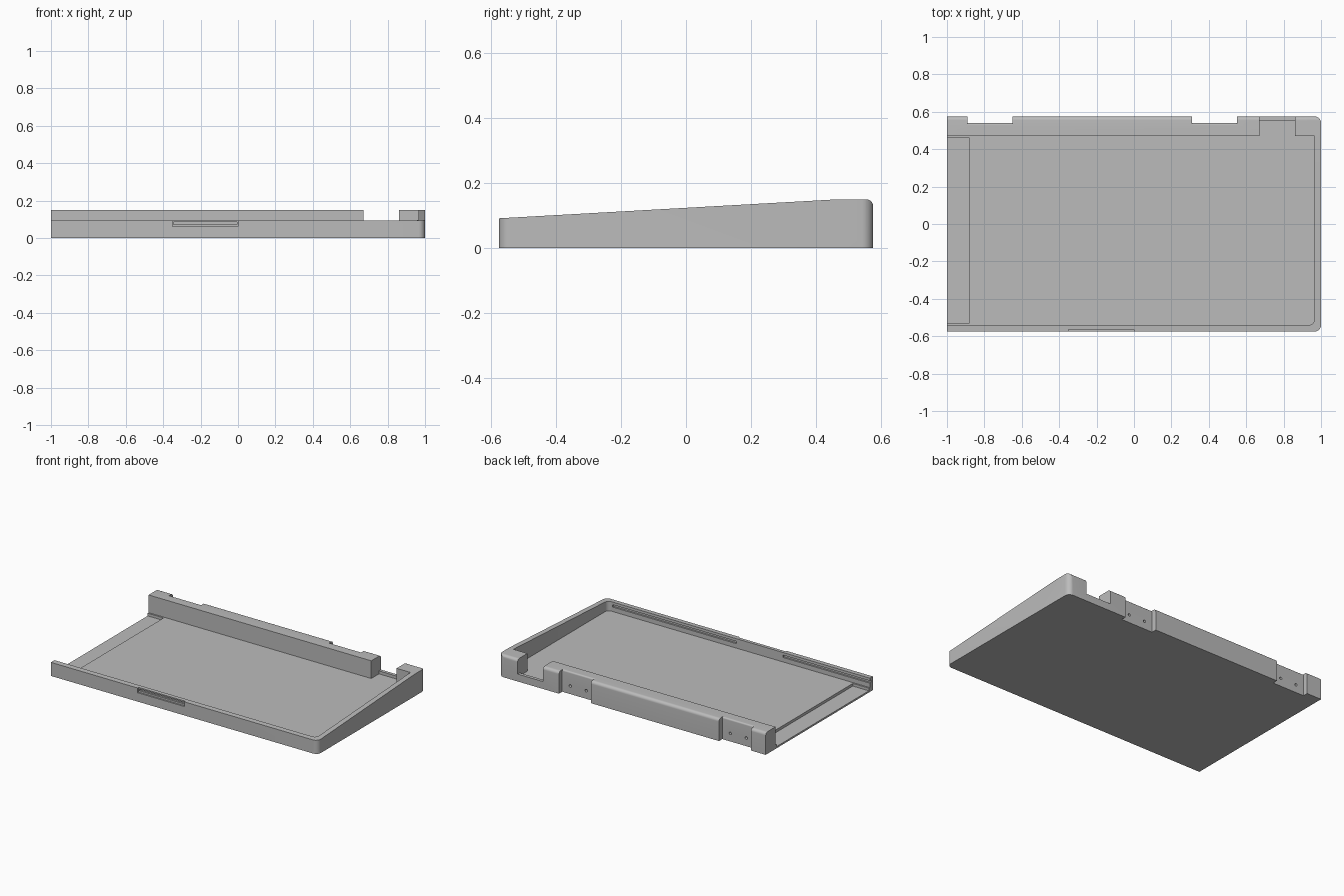
import bpy, bmesh
from math import cos, sin, pi, radians
from mathutils import Vector

cube = bpy.data.objects.get("Cube")
if cube:
    bpy.data.objects.remove(cube, do_unlink=True)

grey = bpy.data.materials.new("grey_plastic")
grey.use_nodes = True
COLOR = (0.5, 0.5, 0.5, 1)
grey.diffuse_color = COLOR
for node in grey.node_tree.nodes:
    if node.type == 'BSDF_PRINCIPLED':
        node.inputs["Base Color"].default_value = COLOR
        node.inputs["Roughness"].default_value = 0.6


def rounded(corners, steps=8):
    """Outline from (u, v, radius) corners, with fillets where radius > 0."""
    out = []
    for i, (u, v, r) in enumerate(corners):
        p = Vector((u, v))
        if not r:
            out.append(p)
            continue
        a = p + (Vector(corners[i - 1][:2]) - p).normalized() * r
        b = p + (Vector(corners[(i + 1) % len(corners)][:2]) - p).normalized() * r
        c = a + b - p
        for k in range(steps + 1):
            t = k / steps * pi / 2
            out.append(c + (a - c) * cos(t) + (b - c) * sin(t))
    return out


def prism(name, outline, axis, lo, hi):
    """Extrude a 2D outline along the axis."""
    place = {'x': lambda u, v, w: (w, u, v),
             'y': lambda u, v, w: (u, w, v),
             'z': lambda u, v, w: (u, v, w)}[axis]
    bm = bmesh.new()
    rings = [[bm.verts.new(place(u, v, w)) for u, v in outline] for w in (lo, hi)]
    n = len(outline)
    bm.faces.new(rings[0])
    bm.faces.new(rings[1][::-1])
    for i in range(n):
        j = (i + 1) % n
        bm.faces.new((rings[0][j], rings[0][i], rings[1][i], rings[1][j]))
    bmesh.ops.recalc_face_normals(bm, faces=bm.faces)
    mesh = bpy.data.meshes.new(name)
    bm.to_mesh(mesh)
    bm.free()
    mesh.materials.append(grey)
    obj = bpy.data.objects.new(name, mesh)
    bpy.context.scene.collection.objects.link(obj)
    return obj


def box(name, x, y, z):
    return prism(name, [(x[0], y[0]), (x[1], y[0]), (x[1], y[1]), (x[0], y[1])], 'z', *z)


def combine(target, cutter, operation='DIFFERENCE'):
    """Apply a boolean and remove the helper."""
    cutter.hide_render = True
    mod = target.modifiers.new("cut", 'BOOLEAN')
    mod.operation = operation
    mod.solver = 'EXACT'
    mod.object = cutter
    bpy.context.view_layer.objects.active = target
    bpy.ops.object.modifier_apply(modifier=mod.name)
    bpy.data.objects.remove(cutter, do_unlink=True)


# Wedge body with a rounded rear top edge
tray = prism("tray", rounded([(-.575, 0, 0), (.575, 0, 0), (.575, .15, .02),
                              (.46, .15, 0), (-.575, .092, 0)]), 'x', -1, 1)

# Rounded vertical corners on the closed end
combine(tray, prism("corner_shape", rounded([(-1.1, -.575, 0), (1, -.575, .035),
                                             (1, .575, .035), (-1.1, .575, 0)]),
                    'z', -.1, .3), 'INTERSECT')

# Interior pocket, open at one end
combine(tray, prism("pocket", rounded([(-1.1, -.54, 0), (.965, -.54, .03),
                                       (.965, .47, 0), (-1.1, .47, 0)]), 'z', .03, .3))

# Shallow recess in the floor at the open end
combine(tray, box("floor_recess", (-1.1, -.88), (-.53, .46), (.012, .1)))

# Gap in the rear wall, with a low lip at the back
combine(tray, box("gap", (.67, .86), (.4, .7), (.05, .3)))
combine(tray, box("gap_floor", (.67, .86), (.4, .553), (.03, .2)))

# Hinge recesses with two screw holes each
for hinge_x in (-.77, .43):
    seat = rounded([(.54, -.1, 0), (.54, .15, .01), (.5, .15, 0),
                    (.5, .3, 0), (.7, .3, 0), (.7, -.1, 0)])
    combine(tray, prism("hinge_recess", seat, 'x', hinge_x - .12, hinge_x + .12))
    for side in (-1, 1):
        hole = [(hinge_x + side * .06 + .009 * cos(k * pi / 8), .055 + .009 * sin(k * pi / 8))
                for k in range(16)]
        combine(tray, prism("screw_hole", hole, 'y', .5, .6))

# Front latch notch and its deeper slot
combine(tray, box("latch_notch", (-.35, 0), (-.7, -.565), (.06, .2)))
combine(tray, box("latch_slot", (-.345, -.005), (-.7, -.553), (.072, .084)))

# Groove along the inside of the front wall, interrupted behind the latch
for x in ((-1.1, -.35), (0, .93)):
    combine(tray, box("groove", x, (-.552, -.5), (.06, .076)))

bpy.ops.object.select_all(action='DESELECT')
tray.select_set(True)
bpy.context.view_layer.objects.active = tray
bpy.ops.object.shade_smooth_by_angle(angle=radians(30))
